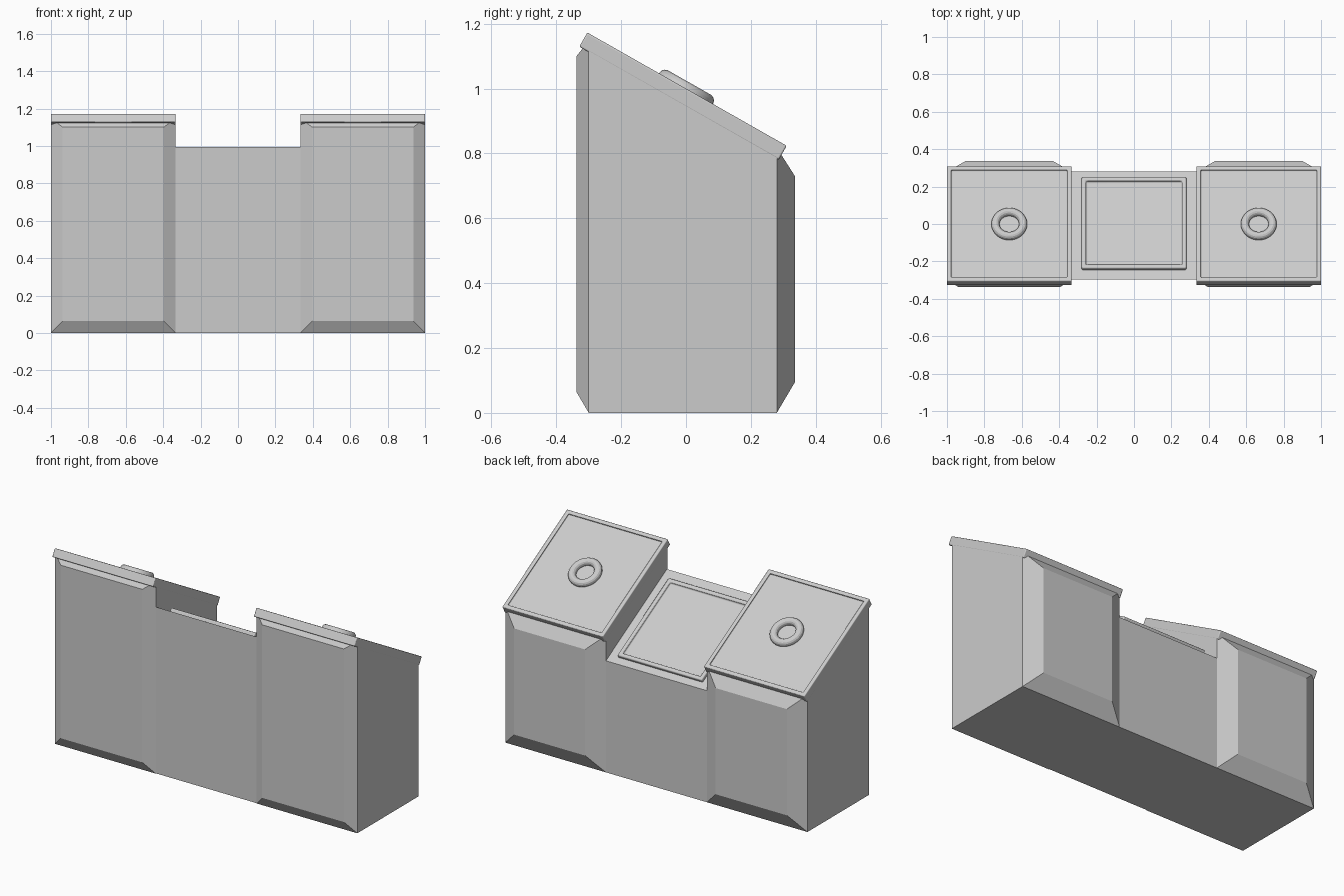
import bpy, bmesh, math
from mathutils import Matrix, Vector

if "Cube" in bpy.data.objects:
    bpy.data.objects.remove(bpy.data.objects["Cube"])

TILT = math.radians(29.6)
SLOPE = math.tan(TILT)


def finish(name, bm, bevel=0.0, segments=3):
    bmesh.ops.recalc_face_normals(bm, faces=bm.faces)
    mesh = bpy.data.meshes.new(name)
    bm.to_mesh(mesh)
    bm.free()
    ob = bpy.data.objects.new(name, mesh)
    bpy.context.collection.objects.link(ob)
    if bevel:
        mod = ob.modifiers.new("rounded", 'BEVEL')
        mod.width, mod.segments = bevel, segments
        mod.limit_method, mod.angle_limit = 'ANGLE', math.radians(40)
    bpy.ops.object.select_all(action='DESELECT')
    ob.select_set(True)
    bpy.context.view_layer.objects.active = ob
    bpy.ops.object.shade_smooth_by_angle(angle=math.radians(25))
    return ob


def loft(name, cx, sections):
    """Join rectangles (y, half width, bottom z, top z) from front to back."""
    bm = bmesh.new()
    rings = [[bm.verts.new((cx + sx * w, y, z))
              for sx, z in ((-1, z0), (1, z0), (1, z1), (-1, z1))]
             for y, w, z0, z1 in sections]
    for a, b in zip(rings, rings[1:]):
        for i in range(4):
            j = (i + 1) % 4
            bm.faces.new((a[i], a[j], b[j], b[i]))
    bm.faces.new(rings[0])
    bm.faces.new(rings[-1])
    return finish(name, bm)


def slope_matrix(cx, z):
    return Matrix.Translation((cx, 0, z)) @ Matrix.Rotation(-TILT, 4, 'X')


def framed_slab(name, cx, z, w, v0, v1, low, high, rim, drop, bevel):
    """Tilted slab whose top is sunk inside a rounded border."""
    bm = bmesh.new()
    bmesh.ops.create_cube(bm, size=1)
    for v in bm.verts:
        v.co = Vector((v.co.x * 2 * w, v0 if v.co.y < 0 else v1,
                       low if v.co.z < 0 else high))
    top = max(bm.faces, key=lambda f: f.calc_center_median().z)
    bmesh.ops.inset_region(bm, faces=[top], thickness=rim)
    sunk = bmesh.ops.extrude_face_region(bm, geom=[top])
    bmesh.ops.translate(bm, vec=(0, 0, -drop),
                        verts=[g for g in sunk['geom'] if isinstance(g, bmesh.types.BMVert)])
    if top.is_valid:
        bmesh.ops.delete(bm, geom=[top], context='FACES_ONLY')
    bm.transform(slope_matrix(cx, z))
    return finish(name, bm, bevel)


def ring(name, cx, z, major, minor):
    """Round grip lying on the tilted lid."""
    bm = bmesh.new()
    n, m = 40, 14
    vs = [[bm.verts.new(((major + minor * math.cos(b)) * math.cos(a),
                         (major + minor * math.cos(b)) * math.sin(a),
                         minor * math.sin(b)))
           for b in (2 * math.pi * j / m for j in range(m))]
          for a in (2 * math.pi * i / n for i in range(n))]
    for i in range(n):
        for j in range(m):
            k, l = (i + 1) % n, (j + 1) % m
            bm.faces.new((vs[i][j], vs[k][j], vs[k][l], vs[i][l]))
    bm.transform(slope_matrix(cx, z))
    return finish(name, bm)


# Two side bins with bulged front and back panels, lids and ring grips
for side, cx in (("left", -0.667), ("right", 0.667)):
    loft(side + "_bin", cx, [(-0.338, 0.27, 0.065, 1.1),
                             (-0.30, 0.333, 0.0, 1.147),
                             (0.28, 0.333, 0.0, 0.818),
                             (0.336, 0.235, 0.095, 0.73)])
    framed_slab(side + "_lid", cx, 1.0, 0.3335, -0.35, 0.357,
                -0.05, 0.0, 0.034, 0.01, 0.012)
    ring(side + "_lid_ring", cx, 1.0, 0.074, 0.022)

# Lower middle section with sloped top
FRONT = 0.995
loft("middle_body", 0, [(-0.297, 0.336, 0, FRONT),
                        (0.28, 0.336, 0, FRONT - 0.577 * SLOPE)])

# Framed tray on the middle slope
framed_slab("middle_tray_frame", 0, FRONT - 0.297 * SLOPE, 0.28, -0.282, 0.279,
            -0.02, 0.02, 0.033, 0.017, 0.007)
